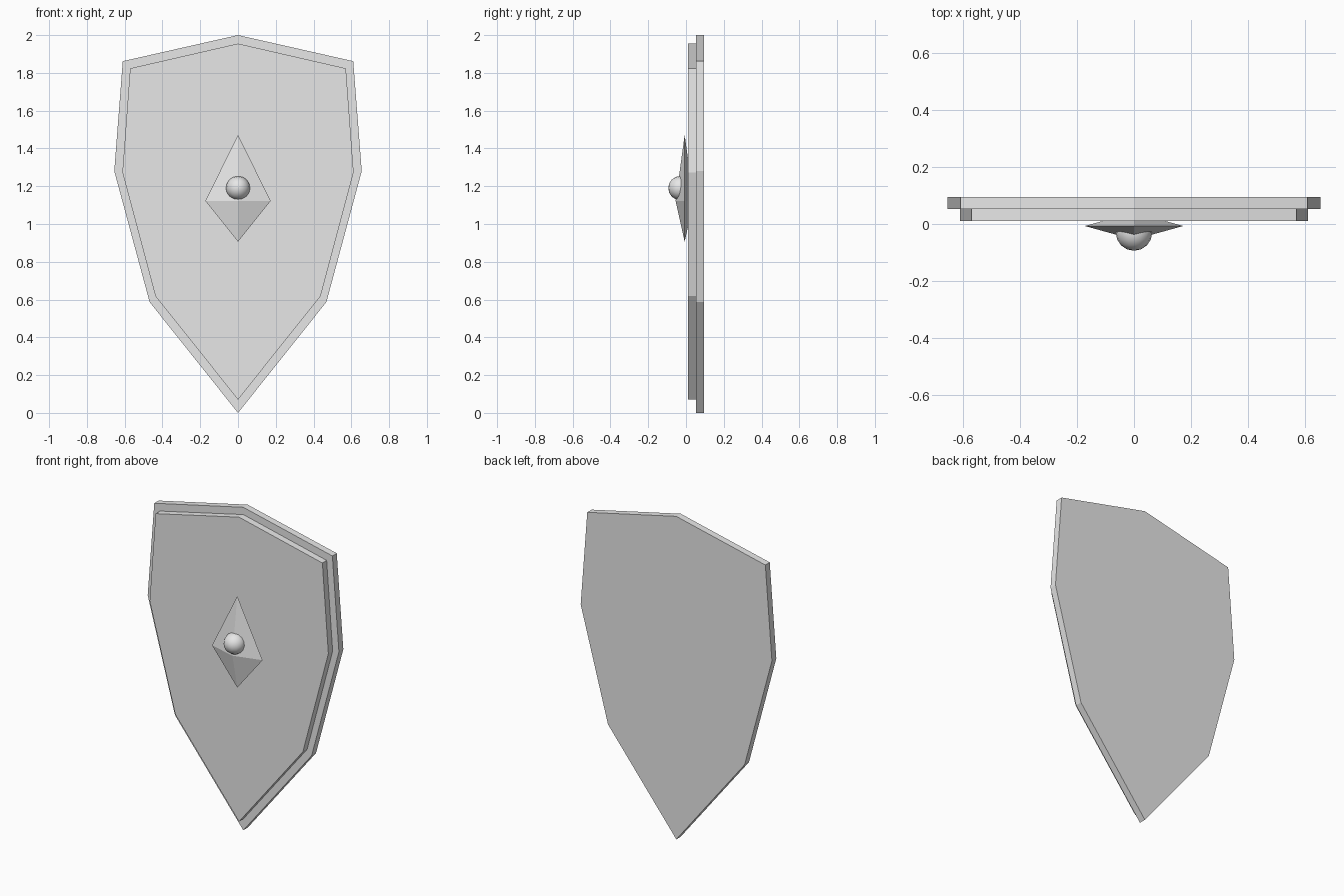
import bpy, bmesh, math
from mathutils import Matrix

if "Cube" in bpy.data.objects:
    bpy.data.objects.remove(bpy.data.objects["Cube"])

grey = bpy.data.materials.new("light_grey")
grey.diffuse_color = (0.8, 0.8, 0.8, 1)
grey.use_nodes = True
grey.node_tree.nodes["Principled BSDF"].inputs["Base Color"].default_value = grey.diffuse_color


def add_object(name, bm):
    bmesh.ops.recalc_face_normals(bm, faces=bm.faces[:])
    mesh = bpy.data.meshes.new(name)
    bm.to_mesh(mesh)
    bm.free()
    mesh.materials.append(grey)
    obj = bpy.data.objects.new(name, mesh)
    bpy.context.collection.objects.link(obj)
    return obj


def plate(name, top, half, bottom, y_front, y_back):
    """Extruded shield outline, mirrored from its right half."""
    outline = [(0, top)] + half + [(0, bottom)] + [(-x, z) for x, z in reversed(half)]
    bm = bmesh.new()
    face = bm.faces.new([bm.verts.new((x, y_front, z)) for x, z in outline])
    result = bmesh.ops.extrude_face_region(bm, geom=[face], use_keep_orig=True)
    for v in result["geom"]:
        if isinstance(v, bmesh.types.BMVert):
            v.co.y = y_back
    return add_object(name, bm)


# Stepped shield body
plate("back_plate", 2.0, [(0.61, 1.862), (0.655, 1.28), (0.468, 0.587)], 0.0, 0.052, 0.095)
plate("front_plate", 1.955, [(0.571, 1.824), (0.612, 1.273), (0.437, 0.618)], 0.07, 0.01, 0.052)

# Faceted diamond boss, its rear point sunk into the plate
bm = bmesh.new()
rim = [bm.verts.new((x, -0.007, z)) for x, z in
       [(0, 1.472), (0.173, 1.122), (0, 0.906), (-0.173, 1.122)]]
for y in (-0.055, 0.041):
    apex = bm.verts.new((0, y, 1.122))
    for i in range(4):
        bm.faces.new((rim[i], rim[(i + 1) % 4], apex))
add_object("diamond_boss", bm)

# Round stud, poles facing front and back
bm = bmesh.new()
bmesh.ops.create_uvsphere(bm, u_segments=16, v_segments=8, radius=0.064)
bm.transform(Matrix.Translation((0, -0.03, 1.19)) @ Matrix.Rotation(math.pi / 2, 4, 'X'))
for f in bm.faces:
    f.smooth = True
add_object("round_stud", bm)
